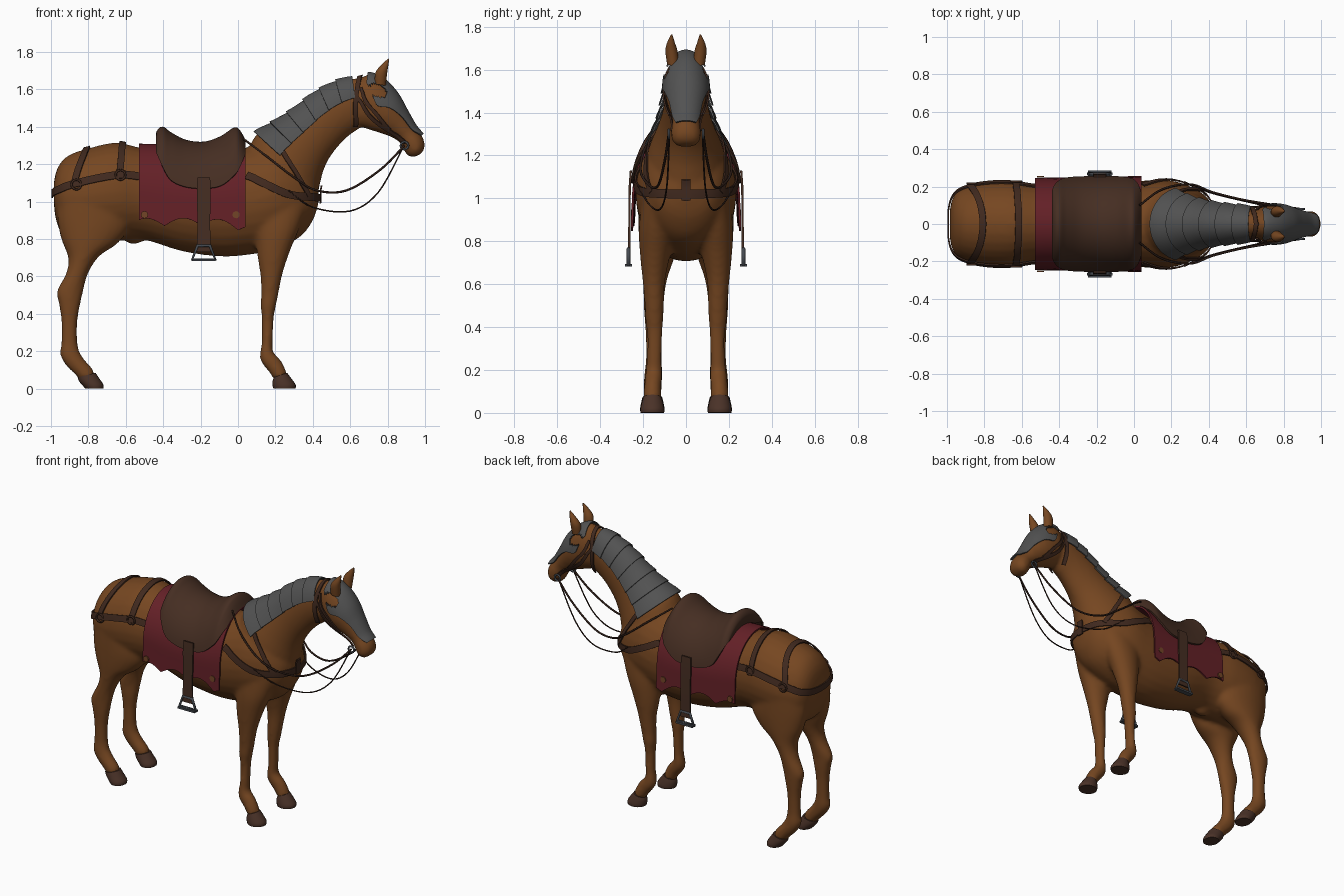
import bpy, bmesh, math
from mathutils import Vector
from mathutils.bvhtree import BVHTree

if "Cube" in bpy.data.objects:
    bpy.data.objects.remove(bpy.data.objects["Cube"], do_unlink=True)


def material(name, *rgb):
    mat = bpy.data.materials.new(name)
    mat.use_nodes = True
    mat.diffuse_color = (*rgb, 1)
    mat.node_tree.nodes["Principled BSDF"].inputs["Base Color"].default_value = (*rgb, 1)
    return mat


COAT = material("chestnut coat", .18, .062, .015)
HOOF = material("hoof brown", .069, .032, .021)
LEATHER = material("saddle leather", .06, .027, .016)
STRAP = material("strap leather", .051, .022, .013)
REIN = material("dark rein leather", .026, .012, .008)
STEEL = material("armour steel", .084, .084, .084)
IRON = material("stirrup iron", .06, .068, .08)
CLOTH = material("red cloth", .127, .0145, .02)
BRONZE = material("bronze", .17, .06, .02)


# ---- helpers ----
def sample(rows, t):
    """Smooth interpolation through a list of equal-length tuples."""
    last = len(rows) - 1
    i = min(int(t), last - 1)
    f = t - i
    near = [rows[max(0, min(last, i + k))] for k in (-1, 0, 1, 2)]
    return [b + f / 2 * (c - a + f * (2 * a - 5 * b + 4 * c - d + f * (3 * (b - c) + d - a)))
            for a, b, c, d in zip(*near)]


def steps(rows, sub):
    return [k / sub for k in range((len(rows) - 1) * sub + 1)]


def ring_point(sec, angle, off=0.0, side=1):
    """Point on an elliptic section given by two opposite edge points, half width and y."""
    xt, zt, xb, zb, w = sec[:5]
    y = sec[5] if len(sec) > 5 else 0
    half = Vector((xt - xb, 0, zt - zb)) / 2
    p = Vector((xt + xb, 0, zt + zb)) / 2 + half * math.cos(angle) * (1 + off / half.length)
    p.y = y * side + (w + off) * math.sin(angle)
    return p


def skin(bm, rows, closed=False, skip=None):
    grid = [[bm.verts.new(p) for p in row] for row in rows]
    n = len(grid[0])
    for i in range(len(grid) - 1):
        for j in range(n if closed else n - 1):
            if not (skip and skip(i, j)):
                k = (j + 1) % n
                bm.faces.new((grid[i][j], grid[i][k], grid[i + 1][k], grid[i + 1][j]))
    if closed:
        bm.faces.new(grid[0])
        bm.faces.new(grid[-1])


def tube(bm, secs, side=1, n=28, sub=5):
    skin(bm, [[ring_point(sample(secs, t), math.tau * j / n, 0, side) for j in range(n)]
              for t in steps(secs, sub)], True)


def finish(name, bm, mat, thick=0.0, mods=()):
    bmesh.ops.delete(bm, geom=[v for v in bm.verts if not v.link_faces], context='VERTS')
    bmesh.ops.recalc_face_normals(bm, faces=bm.faces)
    mesh = bpy.data.meshes.new(name)
    bm.to_mesh(mesh)
    bm.free()
    mesh.materials.append(mat)
    obj = bpy.data.objects.new(name, mesh)
    bpy.context.collection.objects.link(obj)
    bpy.ops.object.select_all(action='DESELECT')
    obj.select_set(True)
    bpy.context.view_layer.objects.active = obj
    if thick:
        mods = [("SOLIDIFY", dict(thickness=thick, offset=0))]
    for kind, settings in mods:
        mod = obj.modifiers.new(kind, kind)
        for key, value in settings.items():
            setattr(mod, key, value)
        bpy.ops.object.modifier_apply(modifier=mod.name)
    bpy.ops.object.shade_smooth_by_angle(angle=math.radians(45))
    return obj


def sheet(name, rows, mat, thick, skip=None):
    bm = bmesh.new()
    skin(bm, rows, False, skip)
    return finish(name, bm, mat, thick)


# ---- body sections: top x, z, bottom x, z, half width (, y) ----
torso = [(-.985, 1.1, -.985, 1.0, .07), (-.965, 1.18, -.972, .9, .14), (-.91, 1.245, -.93, .82, .19),
         (-.8, 1.285, -.8, .78, .225), (-.65, 1.315, -.65, .79, .23), (-.5, 1.285, -.5, .795, .21),
         (-.3, 1.275, -.3, .735, .222), (-.1, 1.265, -.1, .707, .226), (.05, 1.29, .05, .715, .232),
         (.2, 1.33, .2, .745, .232), (.32, 1.28, .33, .81, .19), (.4, 1.16, .4, .9, .13),
         (.43, 1.08, .43, .99, .05)]
neck = [(.05, 1.27, .38, .92, .2), (.1, 1.36, .43, 1.06, .175), (.2, 1.42, .455, 1.16, .142),
        (.3, 1.485, .49, 1.235, .117), (.4, 1.563, .54, 1.3, .102), (.5, 1.62, .59, 1.35, .093),
        (.6, 1.655, .64, 1.385, .086), (.68, 1.665, .68, 1.42, .07)]
head = [(.64, 1.65, .64, 1.42, .06), (.7, 1.68, .66, 1.4, .09), (.78, 1.645, .7, 1.385, .098),
        (.85, 1.57, .75, 1.37, .093), (.9, 1.48, .82, 1.345, .075), (.945, 1.4, .865, 1.315, .064),
        (.985, 1.35, .89, 1.27, .07), (1.0, 1.3, .915, 1.24, .064), (.985, 1.26, .95, 1.24, .04)]
front_leg = [(.06, .98, .37, .98, .08, .13), (.09, .82, .33, .86, .085, .135), (.105, .7, .28, .74, .068, .145),
             (.12, .6, .24, .62, .052, .15), (.123, .5, .215, .5, .045, .148), (.12, .44, .205, .45, .044, .148),
             (.127, .38, .192, .38, .037, .146), (.127, .25, .186, .26, .035, .148), (.117, .19, .187, .2, .039, .15),
             (.122, .145, .218, .165, .041, .153), (.165, .09, .242, .13, .04, .156), (.19, .05, .265, .075, .042, .157)]
hind_leg = [(-.965, 1.0, -.6, 1.05, .1, .12), (-.965, .9, -.58, .88, .1, .122), (-.945, .8, -.64, .78, .093, .125),
            (-.908, .7, -.74, .71, .075, .135), (-.918, .62, -.8, .62, .057, .145), (-.968, .52, -.825, .53, .047, .15),
            (-.957, .45, -.845, .44, .044, .15), (-.945, .36, -.858, .36, .038, .15), (-.945, .25, -.858, .25, .037, .15),
            (-.95, .18, -.848, .2, .042, .152), (-.92, .125, -.82, .155, .042, .154), (-.87, .075, -.78, .11, .042, .156),
            (-.845, .045, -.765, .075, .042, .157)]

bm = bmesh.new()
for part in (torso, neck, head):
    tube(bm, part)
for side in (1, -1):
    tube(bm, front_leg, side)
    tube(bm, hind_leg, side)
tube(bm, [(-.62, .84, -.61, .8, .015), (-.59, .87, -.58, .775, .04), (-.55, .88, -.54, .775, .045),
          (-.5, .86, -.5, .79, .03)])
body = finish("horse_body", bm, COAT, 0, [
    ("REMESH", dict(mode='VOXEL', voxel_size=.013)), ("SMOOTH", dict(factor=.5, iterations=7))])
tree = BVHTree.FromPolygons([v.co for v in body.data.vertices], [p.vertices for p in body.data.polygons])

# ---- hooves and ears ----
front_hoof = [(.192, .06, .262, .085, .042, .157), (.185, .04, .285, .055, .05, .157),
              (.185, .016, .308, .022, .056, .157), (.19, 0, .308, .001, .055, .157)]
hind_hoof = [(-.858, .06, -.762, .085, .046, .157), (-.85, .04, -.742, .055, .052, .157),
             (-.83, .016, -.72, .022, .057, .157), (-.815, 0, -.72, .001, .055, .157)]
ear = [(.73, 1.63, .79, 1.62, .028, .06), (.735, 1.69, .797, 1.685, .028, .068),
       (.765, 1.73, .803, 1.722, .018, .07), (.803, 1.765, .808, 1.762, .003, .067)]
for name, secs, mat in (("front_hoof", front_hoof, HOOF), ("hind_hoof", hind_hoof, HOOF), ("ear", ear, COAT)):
    for side, word in ((1, "left"), (-1, "right")):
        bm = bmesh.new()
        tube(bm, secs, side, 20, 4)
        finish(f"{name}_{word}", bm, mat)

# ---- neck armour: overlapping plates, and face plate with eye openings ----
PLATES, ARC = 6, math.radians(77)
for i in range(PLATES):
    rows = []
    for k in range(6):
        sec = sample(neck, 1 + 5.1 * (i + k / 5 * 1.04) / PLATES)
        rows.append([ring_point(sec, ARC * j / 12, .02 - .002 * k) for j in range(-12, 13)])
    sheet(f"neck_plate_{i + 1}", rows, STEEL, .007)

arcs = [(.5,), (.95,), (1.55,), (1.3,), (1.1,), (1.0,), (.6,)]
ts = [.9 + 5.0 * k / 40 for k in range(41)]
rows = [[ring_point(sample(head, t), sample(arcs, t)[0] * j / 20, .01) for j in range(-20, 21)] for t in ts]


def eye_opening(i, j):
    angle = abs(sample(arcs, ts[i])[0] * (j - 19.5) / 20)
    return ((ts[i] - 1.75) / .62) ** 2 + ((angle - 1.0) / .26) ** 2 < 1


sheet("face_plate", rows, STEEL, .007, eye_opening)


# ---- saddle and blanket: sheets draped across the back (x, top, mid z, half width, bottom) ----
def drape(x, top, mid, w, bottom, n=18):
    sweep = math.acos(max(0, min(1, (bottom - mid) / (top - mid))))
    drop = max(0, mid - bottom)
    total = sweep * w + drop
    row = []
    for j in range(-n, n + 1):
        run, sign = abs(j) / n * total, (j > 0) - (j < 0)
        a = min(run / w, sweep)
        down = max(0, run - sweep * w)
        row.append(Vector((x, sign * (w * math.sin(a) + .04 * down), mid + (top - mid) * math.cos(a) - down)))
    return row


blanket = [(-.53, 1.305, 1.03, .237, .87), (-.35, 1.3, 1.0, .24, .87),
           (-.15, 1.285, .99, .243, .87), (.04, 1.325, 1.0, .247, .84)]
rows = []
for t in steps(blanket, 14):
    x, top, mid, w, bottom = sample(blanket, t)
    rows.append(drape(x, top, mid, w, bottom + .04 * abs(math.sin(16 * x))))
sheet("saddle_blanket", rows, CLOTH, .01)

saddle = [(-.42, 1.31, 1.03, .245, 1.275), (-.432, 1.365, 1.03, .247, 1.26), (-.405, 1.395, 1.03, .25, 1.19),
          (-.36, 1.365, 1.02, .253, 1.115), (-.28, 1.325, 1.01, .255, 1.078), (-.18, 1.315, 1.0, .257, 1.07),
          (-.09, 1.345, 1.0, .258, 1.085), (-.02, 1.39, 1.0, .258, 1.14), (.008, 1.375, 1.0, .257, 1.18),
          (.035, 1.325, 1.02, .253, 1.25)]
sheet("saddle", [drape(*sample(saddle, t)) for t in steps(saddle, 5)], LEATHER, .012)


# ---- straps that follow the body surface ----
def on_body(p, off):
    loc, normal = tree.find_nearest(p)[:2]
    return loc + normal * off, normal


def mirror(pts):
    return [(x, -y, z) for x, y, z in pts]


def strap(name, pts, width, off=.009):
    path = [on_body(Vector(sample(pts, t)), 0) for t in steps(pts, 6)]
    rows = []
    for i, (loc, normal) in enumerate(path):
        along = path[min(i + 1, len(path) - 1)][0] - path[max(i - 1, 0)][0]
        across = along.cross(normal).normalized() * width
        rows.append([on_body(loc + across * s, off)[0] for s in (-.5, -.17, .17, .5)])
    sheet(name, rows, STRAP, .008)


bands = {
    "rump_belt": ([(-.52, .24, 1.145), (-.63, .24, 1.15), (-.88, .22, 1.1), (-.97, .15, 1.06), (-1.02, 0, 1.04)], .04),
    "loin_strap": ([(-.63, .24, 1.15), (-.62, .15, 1.28), (-.615, 0, 1.33)], .035),
    "croup_strap": ([(-.88, .22, 1.1), (-.83, .13, 1.25), (-.81, 0, 1.3)], .035),
    "breast_strap": ([(.04, .25, 1.16), (.14, .25, 1.1), (.27, .22, 1.04), (.38, .13, 1.025), (.45, 0, 1.02)], .04),
    "crown_strap": ([(.63, .06, 1.4), (.63, .1, 1.52), (.64, .08, 1.62), (.65, 0, 1.68)], .025)}
for name, (pts, width) in bands.items():
    strap(name, pts + mirror(pts[-2::-1]), width)
strap("breast_drop", [(.43, 0, 1.09), (.44, 0, 1.05), (.44, 0, .99)], .04, .012)
pairs = {
    "shoulder_strap": ([(.23, .14, 1.27), (.28, .17, 1.19), (.33, .17, 1.1), (.37, .15, 1.03)], .025),
    "cheek_strap": ([(.64, .1, 1.56), (.7, .1, 1.46), (.79, .08, 1.385), (.89, .07, 1.31)], .02),
    "brow_strap": ([(.65, .1, 1.62), (.68, .1, 1.54), (.75, .09, 1.46), (.81, .08, 1.38)], .018)}


def cord(name, pts, radius, mat, closed=False):
    curve = bpy.data.curves.new(name, 'CURVE')
    curve.dimensions, curve.bevel_depth, curve.bevel_resolution = '3D', radius, 2
    curve.use_fill_caps = True
    spline = curve.splines.new('POLY')
    path = pts if closed else [sample(pts, t) for t in steps(pts, 6)]
    spline.points.add(len(path) - 1)
    for point, p in zip(spline.points, path):
        point.co = (*p, 1)
    spline.use_cyclic_u = closed
    curve.materials.append(mat)
    bpy.context.collection.objects.link(bpy.data.objects.new(name, curve))


def ring(name, x, y, z, r, mat):
    cord(name, [(x + r * math.cos(math.tau * k / 16), y, z + r * math.sin(math.tau * k / 16))
                for k in range(16)], .006, mat, True)


def disc(name, loc, r, depth, mat):
    bpy.ops.mesh.primitive_cylinder_add(vertices=20, radius=r, depth=depth, location=loc,
                                        rotation=(math.pi / 2, 0, 0))
    bpy.context.object.name = name
    bpy.context.object.data.materials.append(mat)


upper_rein = [(.03, .1, 1.335), (.15, .185, 1.245), (.3, .212, 1.13), (.42, .17, 1.06),
              (.58, .13, 1.06), (.76, .1, 1.17), (.89, .08, 1.3)]
lower_rein = [(.27, .225, 1.06), (.4, .17, .97), (.6, .12, .95), (.75, .09, 1.05), (.88, .078, 1.285)]
for side, word in ((1, "left"), (-1, "right")):
    flip = (lambda pts: pts) if side > 0 else mirror
    for name, (pts, width) in pairs.items():
        strap(f"{name}_{word}", flip(pts), width, .011)
    cord(f"upper_rein_{word}", flip(upper_rein), .006, REIN)
    cord(f"lower_rein_{word}", flip(lower_rein), .004, REIN)
    ring(f"bit_ring_{word}", .89, .08 * side, 1.3, .02, IRON)
    for name, x, z in (("loin", -.625, 1.15), ("croup", -.875, 1.1)):
        p = on_body(Vector((x, .25 * side, z)), .014)[0]
        ring(f"{name}_buckle_{word}", p.x, p.y, p.z, .026, STRAP)
    # eye
    eye = on_body(Vector((.785, .12 * side, 1.555)), -.005)[0]
    bpy.ops.mesh.primitive_uv_sphere_add(segments=16, ring_count=10, radius=.014, location=eye)
    bpy.context.object.name = f"eye_{word}"
    bpy.context.object.data.materials.append(REIN)
    bpy.ops.object.shade_smooth()
    # blanket studs, stirrup leather and stirrup
    for name, x in (("rear", -.5), ("front", -.01)):
        disc(f"{name}_stud_{word}", (x, .253 * side, .93), .019, .009, BRONZE)
    sheet(f"stirrup_leather_{word}", [[(-.183 + w * s, y * side, z) for s in (-1, 1)] for w, y, z in (
        (.034, .257, 1.13), (.037, .262, 1.06), (.034, .264, .9), (.036, .265, .73))], LEATHER, .01)
    frame = [(-.15, .765), (-.216, .765), (-.245, .69), (-.121, .69)]
    cord(f"stirrup_{word}", [(x, .268 * side, z) for x, z in frame], .009, IRON, True)
    bpy.ops.mesh.primitive_cube_add(size=1, location=(-.183, .268 * side, .688))
    tread = bpy.context.object
    tread.name = f"stirrup_tread_{word}"
    tread.scale = (.125, .034, .012)
    tread.data.materials.append(IRON)
